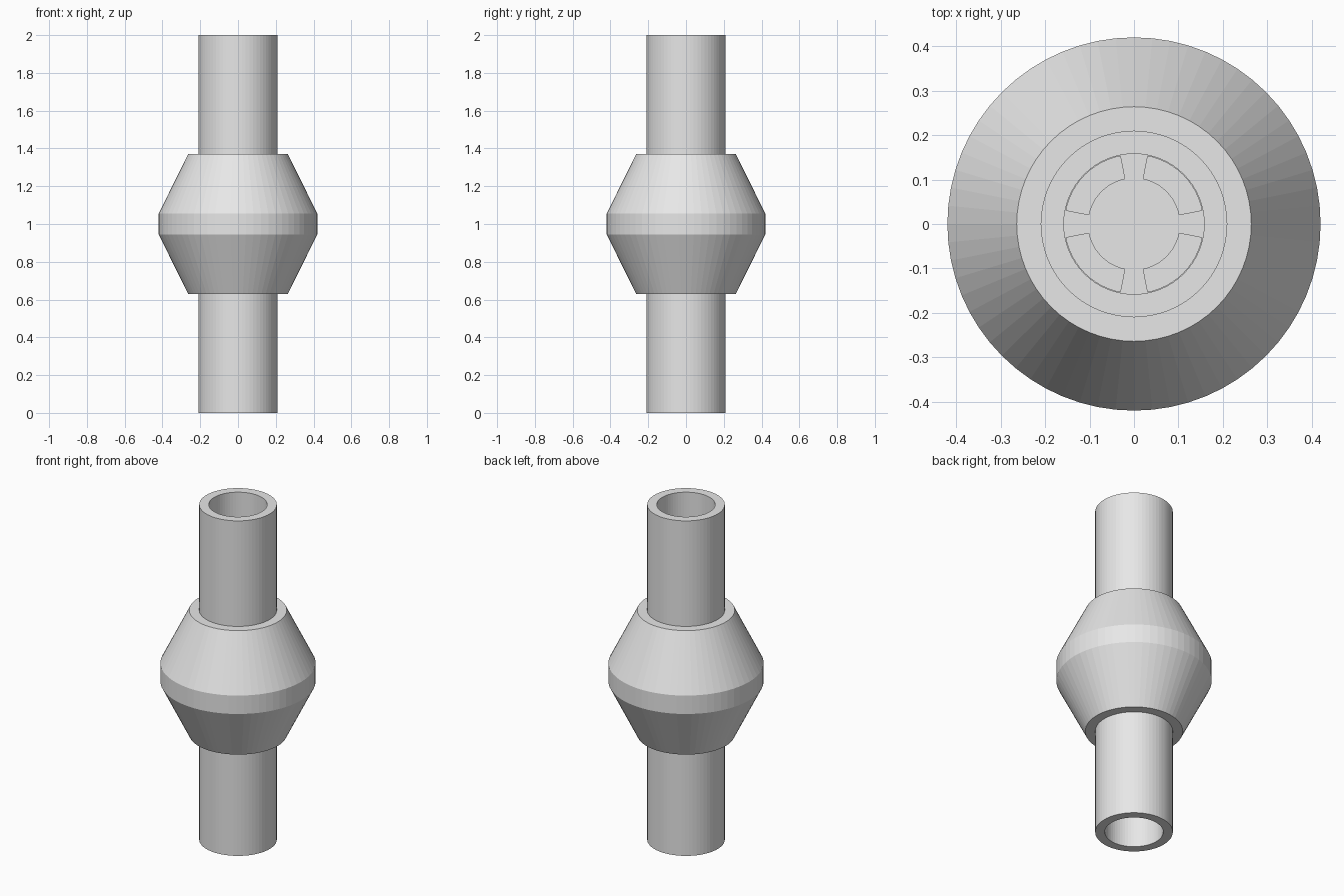
import bpy
import bmesh
import math

if "Cube" in bpy.data.objects:
    bpy.data.objects.remove(bpy.data.objects["Cube"])

SEGMENTS = 64

grey = bpy.data.materials.new("plain grey")
grey.diffuse_color = (0.8, 0.8, 0.8, 1)
grey.use_nodes = True
grey.node_tree.nodes["Principled BSDF"].inputs["Base Color"].default_value = grey.diffuse_color


def finish(name, bm):
    bmesh.ops.remove_doubles(bm, verts=bm.verts, dist=1e-5)
    bmesh.ops.recalc_face_normals(bm, faces=bm.faces)
    mesh = bpy.data.meshes.new(name)
    bm.to_mesh(mesh)
    bm.free()
    mesh.materials.append(grey)
    obj = bpy.data.objects.new(name, mesh)
    bpy.context.collection.objects.link(obj)
    return obj


def sweep(bm, profile, start, end, steps, capped=False):
    """Turn a closed (radius, height) profile around z."""
    rings = []
    for i in range(steps + 1):
        a = start + (end - start) * i / steps
        rings.append([bm.verts.new((r * math.cos(a), r * math.sin(a), z))
                      for r, z in profile])
    n = len(profile)
    for p, q in zip(rings, rings[1:]):
        for j in range(n):
            k = (j + 1) % n
            if profile[j][0] == 0 and profile[k][0] == 0:
                continue
            bm.faces.new((p[j], q[j], q[k], p[k]))
    if capped:
        bm.faces.new(rings[0])
        bm.faces.new(rings[-1])


# Hollow housing: two pipes joined by a double cone with an inner chamber
outer_half = [(0.42, 1.055), (0.264, 1.37), (0.21, 1.37), (0.21, 2.0)]
inner_half = [(0.158, 2.0), (0.158, 1.33), (0.36, 1.04)]
upper = outer_half + inner_half
lower = [(r, 2.0 - z) for r, z in reversed(upper)]
bm = bmesh.new()
sweep(bm, upper + lower, 0, math.tau, SEGMENTS)
finish("valve_housing", bm)

# Loose tapered plug resting in the lower cone
bm = bmesh.new()
sweep(bm, [(0, 0.70), (0.17, 0.70), (0.28, 0.86), (0, 0.86)],
      0, math.tau, SEGMENTS)
bmesh.ops.dissolve_degenerate(bm, dist=1e-6, edges=bm.edges)
finish("valve_plug", bm)

# Four curved stops on the plug, with flow gaps between them
stop = [(0.103, 0.86), (0.157, 0.86), (0.157, 1.20), (0.103, 1.20)]
gap = math.radians(11)
bm = bmesh.new()
for i in range(4):
    a = i * math.pi / 2
    sweep(bm, stop, a + gap, a + math.pi / 2 - gap, 12, capped=True)
finish("plug_stops", bm)
